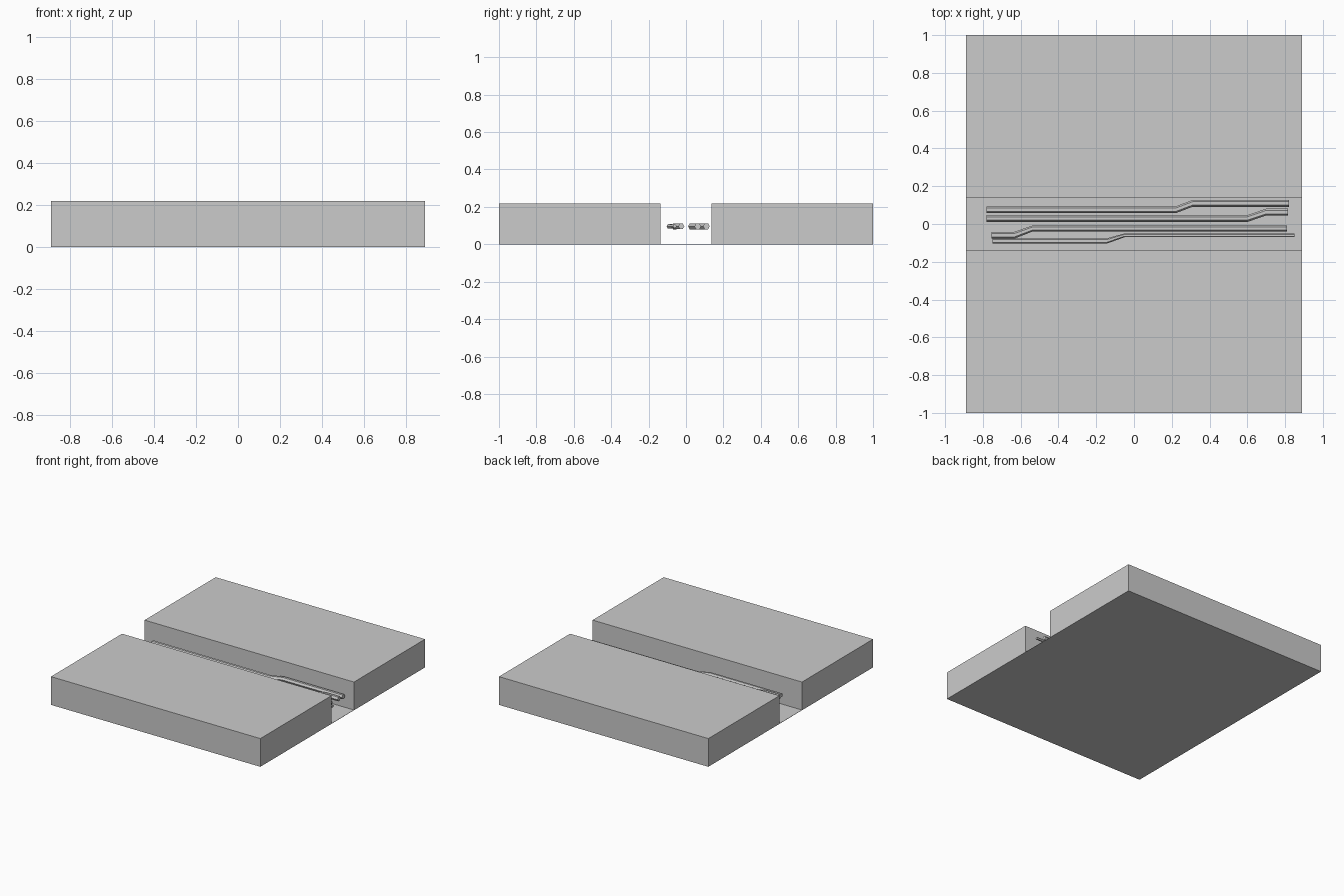
import bpy, bmesh, math
from mathutils import Vector

cube = bpy.data.objects.get("Cube")
if cube:
    bpy.data.objects.remove(cube, do_unlink=True)

HALF_X, GAP, TOP, FLOOR = 0.89, 0.137, 0.217, 0.002
ROD_Z = 0.096

grey = bpy.data.materials.new("plain grey")
grey.use_nodes = True
colour = (0.6, 0.6, 0.6, 1)
grey.diffuse_color = colour
grey.node_tree.nodes["Principled BSDF"].inputs["Base Color"].default_value = colour


def sweep(name, sections):
    """Skin matching closed cross-sections and cap both ends."""
    bm = bmesh.new()
    rings = [[bm.verts.new(p) for p in ring] for ring in sections]
    n = len(rings[0])
    for a, b in zip(rings, rings[1:]):
        for i in range(n):
            j = (i + 1) % n
            bm.faces.new((a[i], a[j], b[j], b[i]))
    bm.faces.new(rings[0])
    bm.faces.new(rings[-1])
    bmesh.ops.recalc_face_normals(bm, faces=bm.faces)
    mesh = bpy.data.meshes.new(name)
    bm.to_mesh(mesh)
    bm.free()
    mesh.materials.append(grey)
    obj = bpy.data.objects.new(name, mesh)
    bpy.context.collection.objects.link(obj)
    return obj


# Channel block: two thick slabs joined by a thin floor
half = [(1, 0), (1, TOP), (GAP, TOP), (GAP, FLOOR)]
profile = half + [(-y, z) for y, z in reversed(half)]
sweep("channel_block", [[Vector((x, y, z)) for y, z in profile]
                        for x in (-HALF_X, HALF_X)])


def rod(name, path, radius, end_radius):
    """Six-sided rod following (x, y) points at a constant height."""
    sections = []
    for k, (x, y) in enumerate(path):
        r = radius if k < 2 else end_radius
        ring = []
        for i in range(6):
            a = math.tau * i / 6
            ring.append(Vector((x, y + r * math.cos(a), ROD_Z + r * math.sin(a))))
        sections.append(ring)
    return sweep(name, sections)


# Offset rods: each has two straight runs joined by a slanted step
rod("back_rod", [(-0.78, 0.075), (0.22, 0.075), (0.31, 0.109), (0.82, 0.109)], 0.018, 0.018)
rod("inner_back_rod", [(-0.78, 0.029), (0.6, 0.029), (0.7, 0.063), (0.815, 0.063)], 0.018, 0.018)
rod("inner_front_rod", [(-0.755, -0.06), (-0.635, -0.06), (-0.54, -0.025), (0.81, -0.025)], 0.018, 0.016)
rod("front_rod", [(-0.75, -0.09), (-0.145, -0.09), (-0.05, -0.06), (0.85, -0.06)], 0.014, 0.01)
